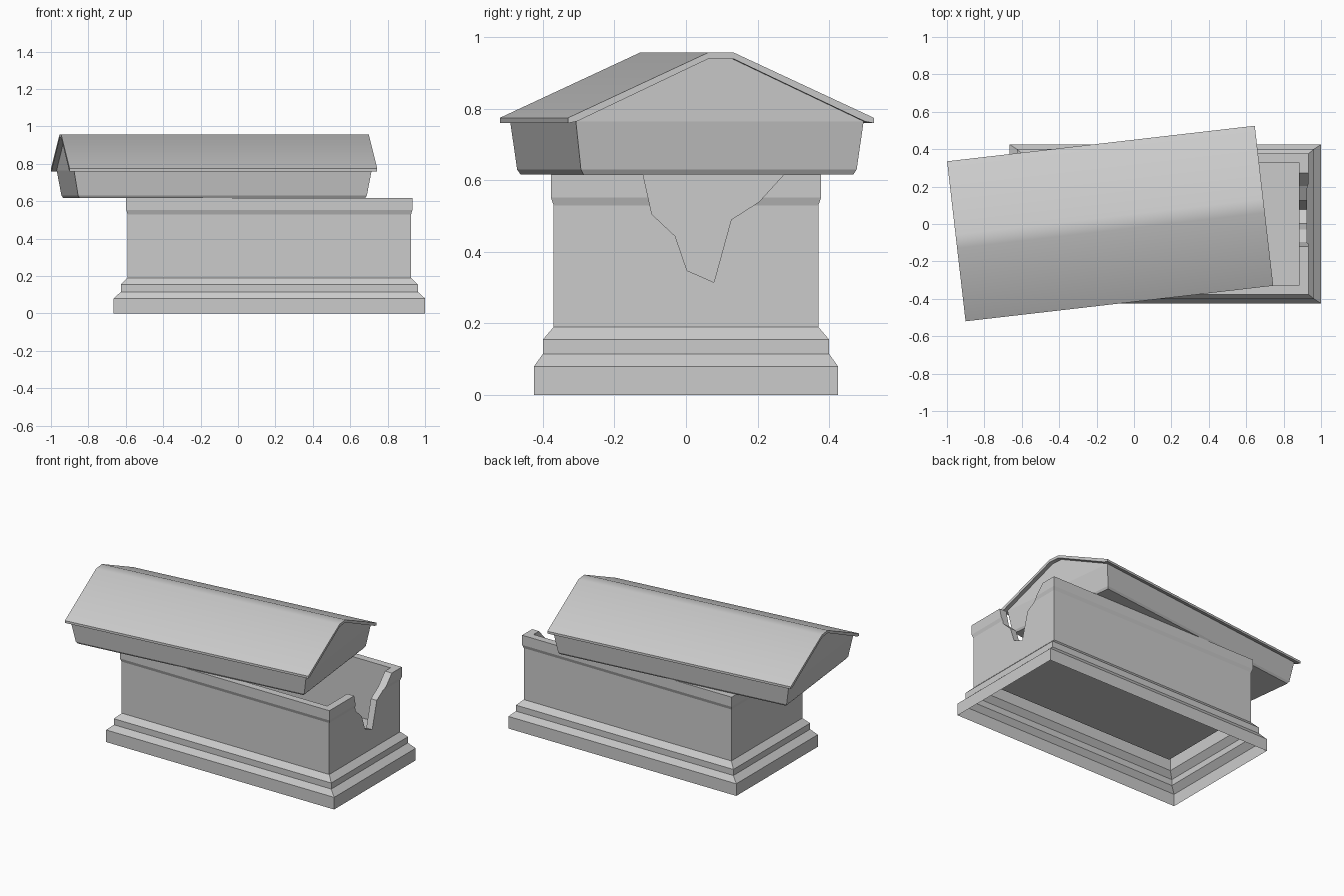
import bpy, bmesh, math
from mathutils import Matrix

if "Cube" in bpy.data.objects:
    bpy.data.objects.remove(bpy.data.objects["Cube"])


def finish(name, bm, loc=(0, 0, 0), rot=0):
    bmesh.ops.recalc_face_normals(bm, faces=bm.faces)
    bm.transform(Matrix.Translation(loc) @ Matrix.Rotation(rot, 4, 'Z'))
    mesh = bpy.data.meshes.new(name)
    bm.to_mesh(mesh)
    bm.free()
    obj = bpy.data.objects.new(name, mesh)
    bpy.context.collection.objects.link(obj)
    return obj


def rect_loft(levels):
    """Closed solid through rectangles given as (half x, half y, z)."""
    bm = bmesh.new()
    rings = [[bm.verts.new((sx * hx, sy * hy, z))
              for sx, sy in ((-1, -1), (1, -1), (1, 1), (-1, 1))]
             for hx, hy, z in levels]
    for a, b in zip(rings, rings[1:]):
        for i in range(4):
            j = (i + 1) % 4
            bm.faces.new((a[i], a[j], b[j], b[i]))
    bm.faces.new(rings[0])
    bm.faces.new(rings[-1])
    return bm


def prism(profile, x0, x1):
    """Extrude a (y, z) outline along x."""
    bm = bmesh.new()
    a = [bm.verts.new((x0, y, z)) for y, z in profile]
    b = [bm.verts.new((x1, y, z)) for y, z in profile]
    n = len(profile)
    for i in range(n):
        j = (i + 1) % n
        bm.faces.new((a[i], a[j], b[j], b[i]))
    bm.faces.new(a)
    bm.faces.new(b)
    return bm


def mirrored(half):
    return half + [(-y, z) for y, z in reversed(half)]


# Stone chest: stepped plinth, walls, flared rim, hollow inside
chest = finish("chest", rect_loft([
    (.8325, .425, 0), (.8325, .425, .08), (.794, .4, .115), (.794, .4, .155),
    (.758, .37, .19), (.758, .37, .53), (.765, .378, .552), (.765, .378, .616),
    (.715, .33, .616), (.715, .33, .23)]), (.1675, 0, 0))

# Jagged break in the right end wall
cutter = finish("break_cutter", prism([
    (-.13, .66), (-.12, .617), (-.095, .505), (-.03, .444), (.003, .348),
    (.078, .315), (.126, .49), (.204, .54), (.274, .617), (.31, .66)], .8, 1.05))
cutter.hide_render = True
cut = chest.modifiers.new("break", 'BOOLEAN')
cut.operation = 'DIFFERENCE'
cut.solver = 'EXACT'
cut.object = cutter
bpy.context.view_layer.objects.active = chest
bpy.ops.object.modifier_apply(modifier="break")
bpy.data.objects.remove(cutter)

# Open underside of the plinth
bm = bmesh.new()
bm.from_mesh(chest.data)
bottom = [f for f in bm.faces if all(v.co.z < .001 for v in f.verts)]
bmesh.ops.delete(bm, geom=bottom, context='FACES_ONLY')
bm.to_mesh(chest.data)
bm.free()

# Lid, slid off and turned
LID = dict(loc=(-.1275, .0025, 0), rot=math.radians(6.59))
finish("lid_body", rect_loft([
    (.769, .38, .617), (.777, .388, .63), (.801, .405, .765)]), **LID)
finish("lid_gable", prism(mirrored([(.405, .765), (.035, .942)]), -.801, .801), **LID)

# Thin overhanging roof sheet with a narrow flat ridge
roof = finish("lid_roof", prism(
    mirrored([(.4305, .76), (.4305, .775), (.037, .957)])
    + mirrored([(-.405, .765), (-.035, .94)]), -.828, .828), **LID)
bpy.ops.object.select_all(action='DESELECT')
roof.select_set(True)
bpy.context.view_layer.objects.active = roof
bpy.ops.object.shade_smooth_by_angle(angle=math.radians(30))
